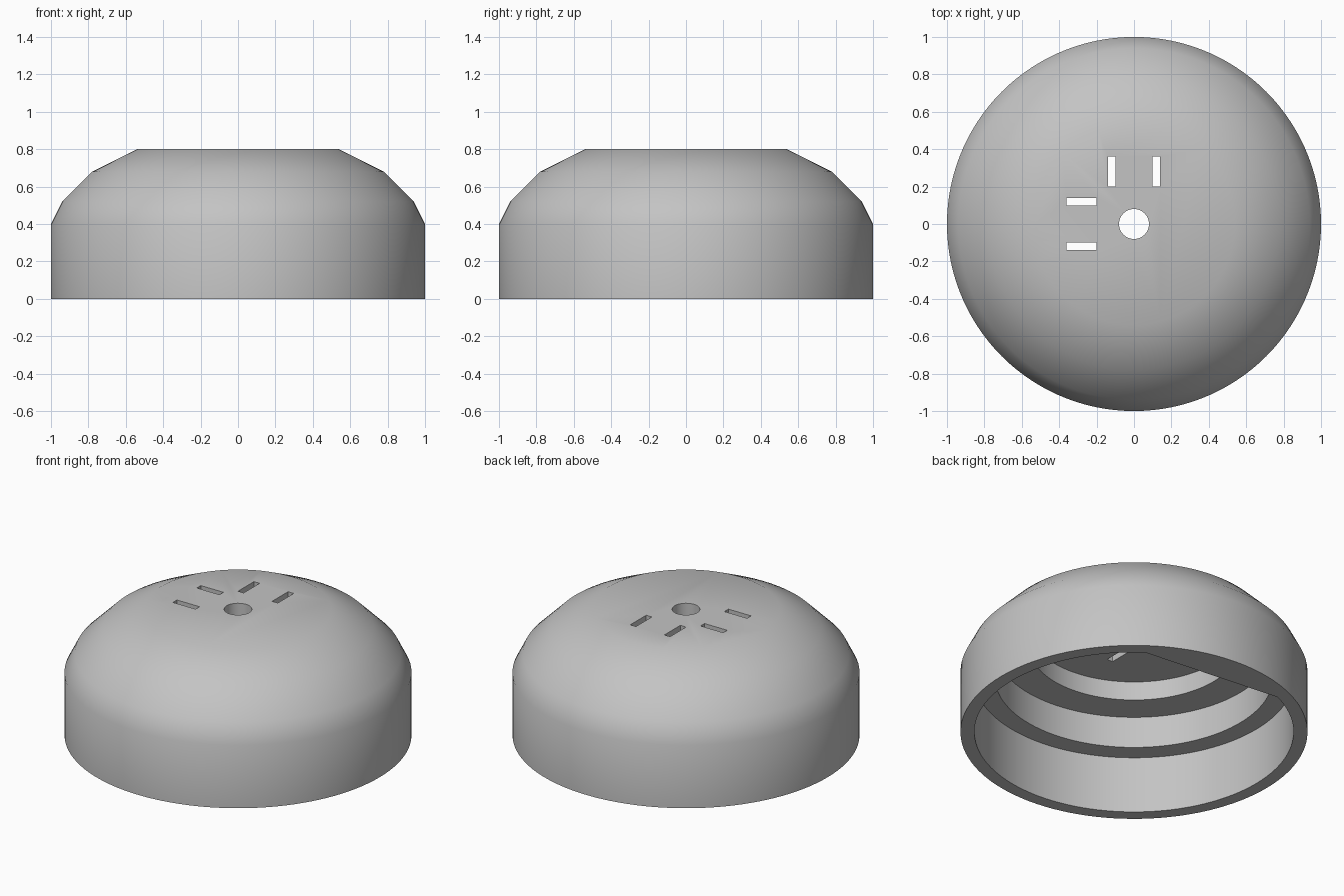
import bpy
import bmesh
from math import cos, sin, radians, tau
from mathutils import Matrix

SEGMENTS = 120

cube = bpy.data.objects.get("Cube")
if cube:
    bpy.data.objects.remove(cube, do_unlink=True)

grey = bpy.data.materials.new("plain grey")
grey.use_nodes = True
colour = (0.55, 0.55, 0.55, 1)
grey.diffuse_color = colour
grey.node_tree.nodes["Principled BSDF"].inputs["Base Color"].default_value = colour


def make_object(name, bm):
    mesh = bpy.data.meshes.new(name)
    bm.to_mesh(mesh)
    bm.free()
    mesh.materials.append(grey)
    obj = bpy.data.objects.new(name, mesh)
    bpy.context.collection.objects.link(obj)
    return obj


def add_ring(bm, radius, z):
    angles = [tau * i / SEGMENTS for i in range(SEGMENTS)]
    return [bm.verts.new((radius * cos(a), radius * sin(a), z)) for a in angles]


def add_box(bm, centre, size):
    matrix = Matrix.Translation(centre) @ Matrix.Diagonal((*size, 1))
    bmesh.ops.create_cube(bm, size=1, matrix=matrix)


# Domed cap: chamfered outside, stepped hollow inside
outside = [(0.54, 0.8), (0.78, 0.68), (0.94, 0.52), (1, 0.4), (1, 0)]
inside = [(0.92, 0), (0.92, 0.36), (0.8, 0.36), (0.8, 0.56), (0.6, 0.56), (0.6, 0.68)]
bm = bmesh.new()
rings = [add_ring(bm, r, z) for r, z in outside + inside]
for upper, lower in zip(rings, rings[1:]):
    for i in range(SEGMENTS):
        j = (i + 1) % SEGMENTS
        bm.faces.new((upper[i], lower[i], lower[j], upper[j]))
bm.faces.new(rings[0])
bm.faces.new(rings[-1])
bmesh.ops.recalc_face_normals(bm, faces=bm.faces)
cap = make_object("domed_cap", bm)

# Cutter: centre hole, through slots at the back and right, blind slots below
bm = bmesh.new()
bmesh.ops.create_cone(bm, cap_ends=True, segments=48, radius1=0.08, radius2=0.08,
                      depth=0.4, matrix=Matrix.Translation((0, 0, 0.74)))
for side in (-0.12, 0.12):
    add_box(bm, (side, 0.28, 0.74), (0.04, 0.16, 0.4))
    add_box(bm, (-0.28, side, 0.74), (0.16, 0.04, 0.4))
    add_box(bm, (side, -0.28, 0.69), (0.04, 0.16, 0.2))
cutter = make_object("slot_cutter", bm)
cutter.hide_render = True

cut = cap.modifiers.new("slots", "BOOLEAN")
cut.operation = "DIFFERENCE"
cut.solver = "EXACT"
cut.object = cutter
bpy.ops.object.select_all(action="DESELECT")
bpy.context.view_layer.objects.active = cap
cap.select_set(True)
bpy.ops.object.modifier_apply(modifier=cut.name)
bpy.data.objects.remove(cutter, do_unlink=True)
bpy.ops.object.shade_smooth_by_angle(angle=radians(32))

# Flat web across the back of the bottom rim
bm = bmesh.new()
arc = [radians(a) for a in range(114, 53, -3)]
bm.faces.new([bm.verts.new((0.92 * cos(a), 0.92 * sin(a), 0)) for a in arc])
make_object("rim_web", bm)
